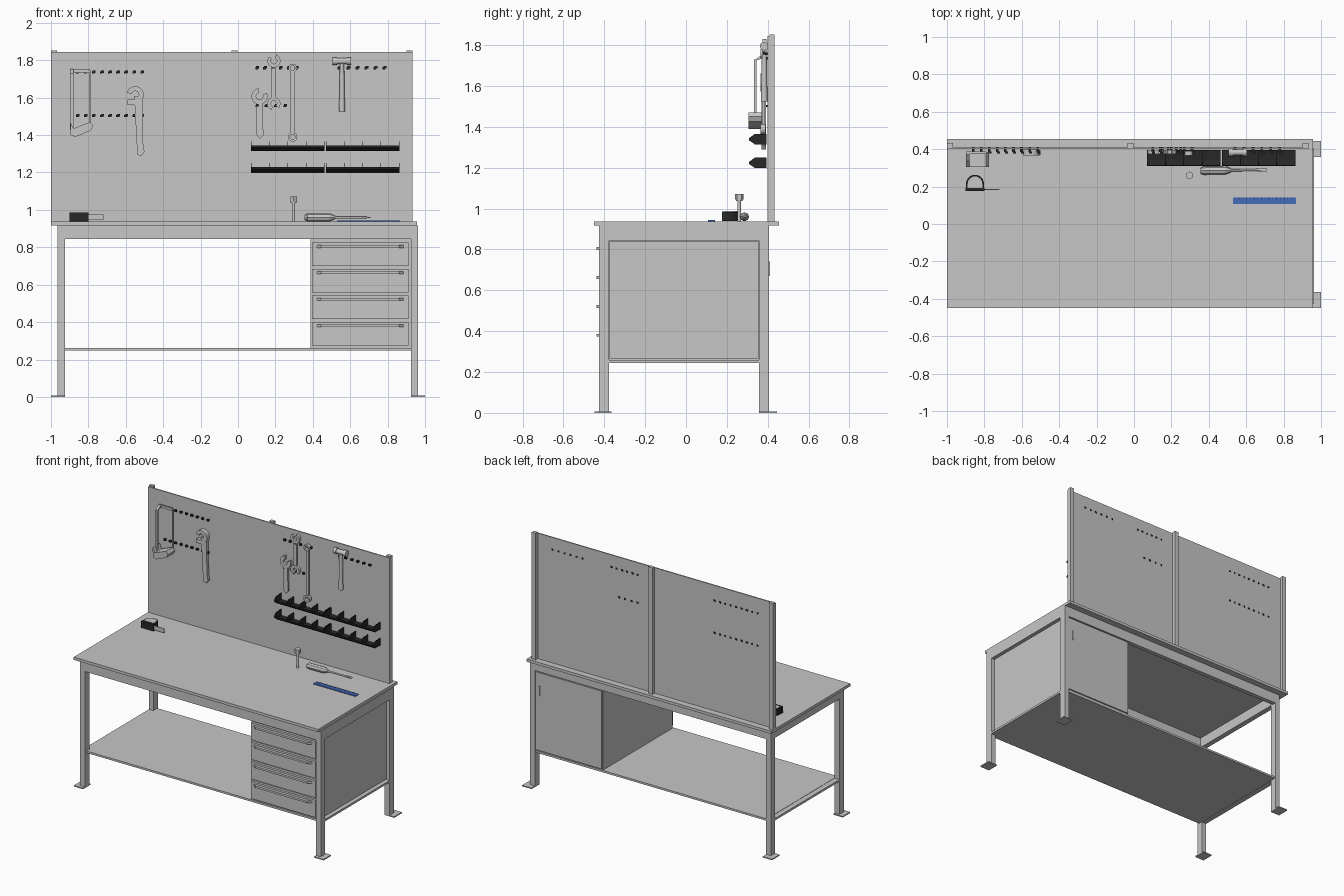
import bpy, bmesh, math
from mathutils import Vector

cube = bpy.data.objects.get("Cube")
if cube:
    bpy.data.objects.remove(cube, do_unlink=True)


def material(name, rgb):
    m = bpy.data.materials.new(name)
    m.use_nodes = True
    m.diffuse_color = (*rgb, 1)
    m.node_tree.nodes["Principled BSDF"].inputs["Base Color"].default_value = (*rgb, 1)
    return m


GREY = material("light_grey", (0.57, 0.57, 0.57))
BLACK = material("black_plastic", (0.02, 0.02, 0.02))
BLUE = material("ruler_blue", (0.06, 0.15, 0.5))
NAVY = material("dark_blue", (0.02, 0.05, 0.2))


def finish(name, bm, mat, smooth=False):
    bmesh.ops.recalc_face_normals(bm, faces=bm.faces)
    me = bpy.data.meshes.new(name)
    bm.to_mesh(me)
    bm.free()
    me.materials.append(mat)
    ob = bpy.data.objects.new(name, me)
    bpy.context.collection.objects.link(ob)
    if smooth:
        bpy.context.view_layer.objects.active = ob
        bpy.ops.object.select_all(action='DESELECT')
        ob.select_set(True)
        bpy.ops.object.shade_smooth_by_angle(angle=math.radians(40))
    return ob


def boxes(name, spans, mat=GREY):
    """One object from boxes given as ((x0, x1), (y0, y1), (z0, z1))."""
    bm = bmesh.new()
    for span in spans:
        vs = bmesh.ops.create_cube(bm, size=1)["verts"]
        for v in vs:
            v.co = [(a + b) / 2 + c * (b - a) for (a, b), c in zip(span, v.co)]
    return finish(name, bm, mat)


def prism(name, outline, axis, start, end, mat=GREY):
    """Extrude a 2D outline along an axis."""
    place = {"x": lambda u, w: (start, u, w), "y": lambda u, w: (u, start, w),
             "z": lambda u, w: (u, w, start)}[axis]
    bm = bmesh.new()
    face = bm.faces.new([bm.verts.new(place(*p)) for p in outline])
    new = bmesh.ops.extrude_face_region(bm, geom=[face])["geom"]
    shift = Vector([end - start if a == axis else 0 for a in "xyz"])
    bmesh.ops.translate(bm, vec=shift, verts=[g for g in new if isinstance(g, bmesh.types.BMVert)])
    return finish(name, bm, mat)


def rod(name, p0, p1, r, mat=GREY, r2=None, sides=16):
    bm = bmesh.new()
    p0, p1 = Vector(p0), Vector(p1)
    d = p1 - p0
    vs = bmesh.ops.create_cone(bm, cap_ends=True, segments=sides, radius1=r,
                               radius2=r if r2 is None else r2, depth=d.length)["verts"]
    q = d.to_track_quat('Z', 'Y')
    for v in vs:
        v.co = q @ v.co + (p0 + p1) / 2
    return finish(name, bm, mat, sides > 8)


def jaw(name, cx, cz, r, inner, aim, gap, y0=0.375, y1=0.395):
    """Flat C-shaped jaw (or ring, with no gap) opening towards angle aim."""
    turns = [math.radians(aim + gap + (360 - 2 * gap) * i / 20) for i in range(21)]
    arc = lambda k, ts: [(cx + k * math.cos(t), cz + k * math.sin(t)) for t in ts]
    return prism(name, arc(r, turns) + arc(inner, turns[::-1]), "y", y0, y1)


# Frame: worktop, legs, feet, rails, shelf
boxes("worktop", [((-1, 0.957), (-0.45, 0.455), (0.917, 0.937))])
LX, RX = (-0.964, -0.926), (0.924, 0.962)
FY, BY = (-0.427, -0.377), (0.358, 0.407)
for side, xs, foot_x in (("right", LX, (-1, -0.926)), ("left", RX, (0.924, 1))):
    for end, ys, foot_y in (("front", FY, (-0.449, -0.364)), ("back", BY, (0.358, 0.445))):
        boxes(f"{end}_{side}_leg", [(xs, ys, (0.005, 0.917))])
        boxes(f"{end}_{side}_foot", [(foot_x, foot_y, (0, 0.008))])
    boxes(f"{side}_top_rail", [(xs, (-0.377, 0.358), (0.843, 0.917))])
    boxes(f"{side}_shelf_rail", [(xs, (-0.377, 0.358), (0.245, 0.26))])
boxes("front_top_rail", [((-0.926, 0.924), (-0.427, -0.395), (0.843, 0.917))])
boxes("back_top_rail", [((-0.926, 0.924), (0.375, 0.407), (0.843, 0.917))])
boxes("lower_shelf", [((-0.926, 0.924), (-0.41, 0.4), (0.248, 0.262))])

# Drawer cabinet
boxes("cabinet_body", [((0.387, 0.93), (-0.4, 0.395), (0.262, 0.843))])
boxes("cabinet_side_panel", [((0.93, 0.938), (-0.375, 0.356), (0.265, 0.84))])
boxes("cabinet_back_door", [((0.392, 0.922), (0.395, 0.405), (0.272, 0.835))])
boxes("door_handle", [((0.885, 0.892), (0.405, 0.411), (0.67, 0.74))])
for i in range(4):
    z = 0.275 + i * 0.1415
    boxes(f"drawer_{i + 1}", [((0.395, 0.912), (-0.418, -0.4), (z, z + 0.126))])
    prism(f"drawer_handle_{i + 1}", [(0.42, -0.417), (0.445, -0.438), (0.86, -0.438), (0.885, -0.417)],
          "z", z + 0.098, z + 0.112)

# Back board with posts
boxes("tool_board", [((-1, 0.932), (0.4, 0.409), (0.937, 1.845))])
for i, x in enumerate((-1, -0.036, 0.9)):
    boxes(f"board_post_{i + 1}", [((x, x + 0.032), (0.409, 0.434), (0.937, 1.853))])

# Rows of hooks: first x, last x, z, count
rows = ((-0.86, -0.515, 1.735, 9), (-0.86, -0.515, 1.502, 9), (0.1, 0.31, 1.757, 6),
        (0.1, 0.25, 1.555, 4), (0.54, 0.78, 1.757, 6))
for i, (x0, x1, z, n) in enumerate(rows):
    spans = []
    for k in range(n):
        x = x0 + (x1 - x0) * k / (n - 1)
        spans += [((x - 0.007, x + 0.007), (0.385, 0.412), (z - 0.006, z + 0.006)),
                  ((x - 0.003, x + 0.013), (0.378, 0.387), (z - 0.002, z + 0.011))]
    boxes(f"hook_row_{i + 1}", spans, BLACK)

# Open storage bins
for level, z in (("upper", 1.314), ("lower", 1.198)):
    for part, x in (("inner", 0.07), ("outer", 0.47)):
        end = x + 0.393
        tag = f"{level}_{part}_bin"
        boxes(tag + "_floor", [((x, end), (0.335, 0.395), (z, z + 0.005))], BLACK)
        prism(tag + "_lip", [(0.34, z), (0.31, z + 0.02), (0.31, z + 0.031), (0.315, z + 0.031),
                             (0.316, z + 0.022), (0.343, z + 0.005)], "x", x, end, BLACK)
        for k in range(5):
            d = x + 0.0975 * k
            prism(f"{tag}_divider_{k + 1}", [(0.395, z), (0.338, z), (0.309, z + 0.02), (0.309, z + 0.031),
                                             (0.338, z + 0.052), (0.395, z + 0.052)], "x", d, d + 0.003, BLACK)

# Hacksaw
boxes("saw_frame", [((-0.897, -0.88), (0.333, 0.345), (1.43, 1.73)),
                    ((-0.897, -0.79), (0.375, 0.387), (1.735, 1.753)),
                    ((-0.795, -0.787), (0.378, 0.386), (1.46, 1.745))])
prism("saw_frame_bend", [(0.333, 1.725), (0.345, 1.725), (0.387, 1.74), (0.387, 1.753), (0.372, 1.753)],
      "x", -0.897, -0.88)
prism("saw_handle", [(-0.897, 1.47), (-0.88, 1.435), (-0.79, 1.47), (-0.775, 1.45), (-0.785, 1.425),
                     (-0.87, 1.39), (-0.895, 1.4)], "y", 0.305, 0.385)

# Pipe wrench
jaw("pipe_wrench_hook", -0.55, 1.615, 0.046, 0.02, -130, 65, 0.365, 0.397)
boxes("pipe_wrench_jaw", [((-0.592, -0.515), (0.367, 0.395), (1.562, 1.59))])
prism("pipe_wrench_handle", [(-0.555, 1.61), (-0.512, 1.61), (-0.508, 1.36), (-0.5, 1.31),
                             (-0.515, 1.288), (-0.538, 1.295), (-0.54, 1.33)], "y", 0.37, 0.392)

# Adjustable wrench
jaw("adjustable_wrench_jaw", 0.115, 1.607, 0.043, 0.018, 60, 35)
prism("adjustable_wrench_handle", [(0.1, 1.575), (0.13, 1.575), (0.136, 1.4), (0.118, 1.38), (0.1, 1.4)],
      "y", 0.378, 0.392)

# Double open-ended wrench
jaw("open_wrench_top_jaw", 0.192, 1.797, 0.035, 0.016, 105, 35)
jaw("open_wrench_bottom_jaw", 0.192, 1.568, 0.035, 0.016, -75, 35)
boxes("open_wrench_shank", [((0.18, 0.204), (0.379, 0.391), (1.59, 1.775))])

# Ring wrench
jaw("ring_wrench_top", 0.292, 1.758, 0.023, 0.012, 90, 0.1, 0.365, 0.39)
jaw("ring_wrench_bottom", 0.292, 1.39, 0.025, 0.013, -90, 0.1, 0.365, 0.39)
boxes("ring_wrench_shank", [((0.282, 0.302), (0.373, 0.386), (1.41, 1.74))])

# Hammer
rod("hammer_head", (0.525, 0.383, 1.795), (0.585, 0.383, 1.795), 0.016)
rod("hammer_face_right", (0.505, 0.383, 1.795), (0.528, 0.383, 1.795), 0.021)
rod("hammer_face_left", (0.582, 0.383, 1.795), (0.605, 0.383, 1.795), 0.021)
rod("hammer_handle", (0.556, 0.383, 1.525), (0.556, 0.383, 1.8), 0.016, r2=0.011)

# Bolt standing on the worktop
rod("bolt_shank", (0.297, 0.26, 0.937), (0.297, 0.26, 1.05), 0.009)
rod("bolt_head", (0.297, 0.26, 1.045), (0.297, 0.26, 1.072), 0.021, sides=6)
rod("bolt_collar", (0.297, 0.26, 1.037), (0.297, 0.26, 1.045), 0.016)

# Screwdriver
rod("screwdriver_handle", (0.37, 0.285, 0.96), (0.49, 0.287, 0.96), 0.022, sides=8)
rod("screwdriver_cap", (0.355, 0.285, 0.96), (0.37, 0.285, 0.96), 0.014, r2=0.022, sides=8)
rod("screwdriver_neck", (0.49, 0.287, 0.96), (0.52, 0.287, 0.96), 0.022, r2=0.01, sides=8)
rod("screwdriver_shaft", (0.52, 0.287, 0.96), (0.69, 0.29, 0.96), 0.006)
boxes("screwdriver_tip", [((0.66, 0.708), (0.28, 0.3), (0.957, 0.963))])

# Ruler with tick marks
boxes("ruler", [((0.53, 0.865), (0.107, 0.143), (0.937, 0.943))], BLUE)
boxes("ruler_ticks", [((0.54 + k * 0.02, 0.544 + k * 0.02), (0.13, 0.142), (0.942, 0.9445))
                      for k in range(16)], NAVY)


# Tape measure: dark D-shaped shell, grey sides, pulled-out blade
def d_shape(r):
    arc = [math.pi * i / 12 for i in range(13)]
    return ([(-0.85 - r, 0.232 - r), (-0.85 + r, 0.232 - r)] +
            [(-0.85 + r * math.cos(t), 0.215 + r * math.sin(t)) for t in arc])


prism("tape_shell", d_shape(0.048), "z", 0.938, 0.984, BLACK)
prism("tape_side_plate", d_shape(0.039), "z", 0.984, 0.987)
boxes("tape_base", [((-0.9, -0.8), (0.176, 0.196), (0.938, 0.985))], BLACK)
boxes("tape_blade", [((-0.805, -0.72), (0.182, 0.187), (0.945, 0.976))])
